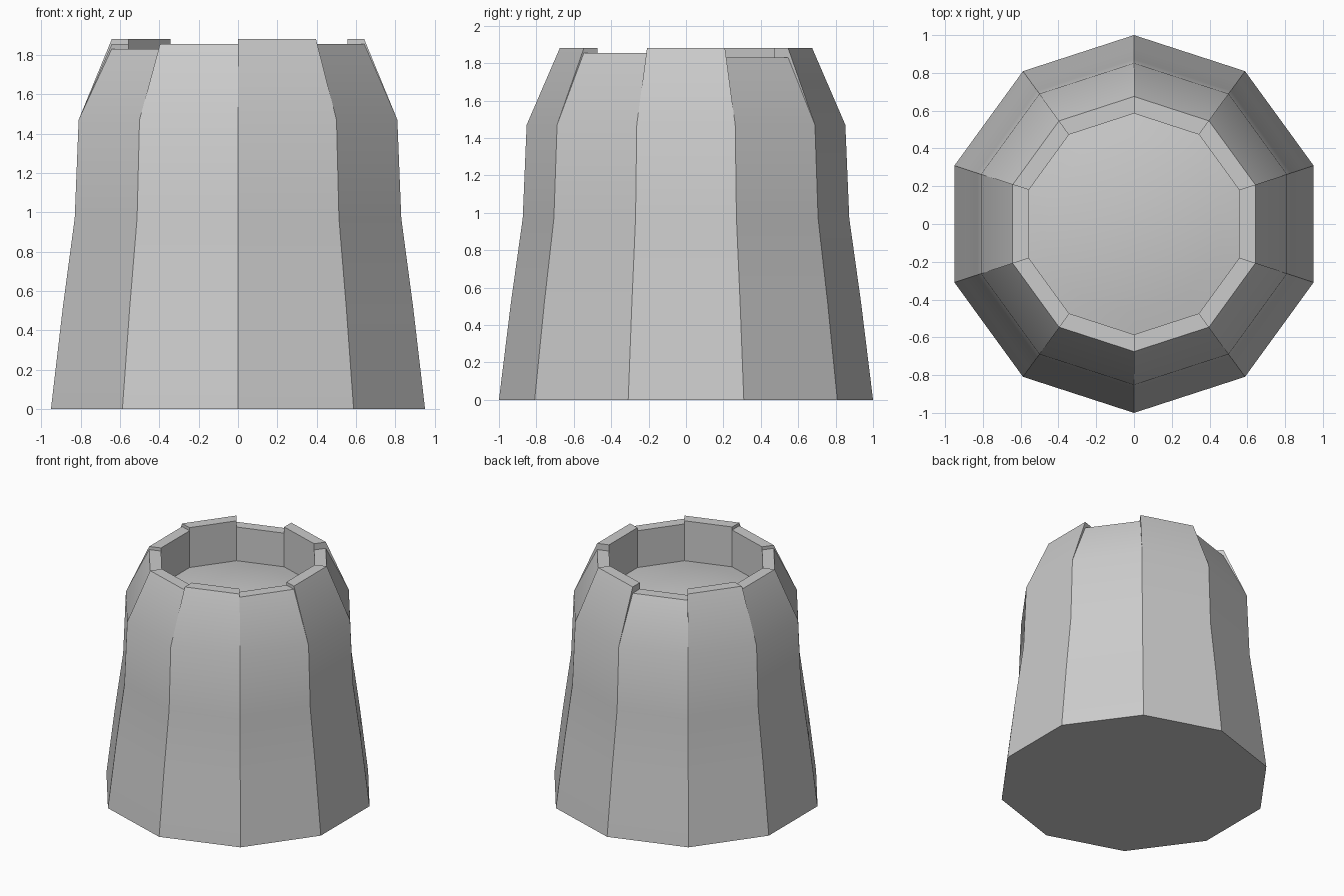
import bpy, bmesh
from math import sin, cos, radians, pi

if "Cube" in bpy.data.objects:
    bpy.data.objects.remove(bpy.data.objects["Cube"])

SIDES = 10
PROFILE = [(1.0, 0.0), (0.936, 0.52), (0.873, 0.97), (0.852, 1.47)]
R_OUT, R_IN = 0.675, 0.585
FLOOR_EDGE, FLOOR_TOP = 1.56, 1.62
# Rim height of each side, counter-clockwise from the front vertex
HI, MID, LOW = 1.88, 1.855, 1.83
RIM = [HI, MID, HI, LOW, HI, LOW, HI, MID, LOW, MID]


def pt(i, r, z):
    a = radians(-90 + 36 * i)
    return (r * cos(a), r * sin(a), z)


bm = bmesh.new()


def face(*points):
    return bm.faces.new([bm.verts.new(p) for p in points])


for i, h in enumerate(RIM):
    j = i + 1
    # Outer wall panels, bottom to rim
    prof = PROFILE + [(R_OUT, h)]
    for (r0, z0), (r1, z1) in zip(prof, prof[1:]):
        face(pt(i, r0, z0), pt(j, r0, z0), pt(j, r1, z1), pt(i, r1, z1))
    # Rim top and inner wall
    face(pt(i, R_OUT, h), pt(j, R_OUT, h), pt(j, R_IN, h), pt(i, R_IN, h))
    face(pt(i, R_IN, h), pt(j, R_IN, h),
         pt(j, R_IN, FLOOR_EDGE), pt(i, R_IN, FLOOR_EDGE))
    # Step between this side and the next
    n = RIM[j % SIDES]
    step = [pt(j, *PROFILE[-1]), pt(j, R_OUT, n), pt(j, R_IN, n),
            pt(j, R_IN, h), pt(j, R_OUT, h)]
    face(*step)
    # Gently domed floor inside the rim
    rings = [(R_IN * cos(t), FLOOR_EDGE + (FLOOR_TOP - FLOOR_EDGE) * sin(t))
             for t in (k * pi / 10 for k in range(6))]
    rings = [(R_IN * (1 - k / 5), FLOOR_TOP - (FLOOR_TOP - FLOOR_EDGE) * (1 - k / 5) ** 2)
             for k in range(6)]
    for (r0, z0), (r1, z1) in zip(rings, rings[1:]):
        if r1 > 1e-6:
            face(pt(i, r0, z0), pt(j, r0, z0), pt(j, r1, z1), pt(i, r1, z1))
        else:
            face(pt(i, r0, z0), pt(j, r0, z0), (0, 0, z1))

# Flat underside
face(*[pt(i, 1.0, 0.0) for i in reversed(range(SIDES))])

bmesh.ops.remove_doubles(bm, verts=bm.verts, dist=0.0005)
bmesh.ops.recalc_face_normals(bm, faces=bm.faces)
mesh = bpy.data.meshes.new("stepped_tower_cup")
bm.to_mesh(mesh)
bm.free()
cup = bpy.data.objects.new("stepped_tower_cup", mesh)
bpy.context.collection.objects.link(cup)
bpy.context.view_layer.objects.active = cup
cup.select_set(True)
bpy.ops.object.shade_smooth_by_angle(angle=radians(28))
